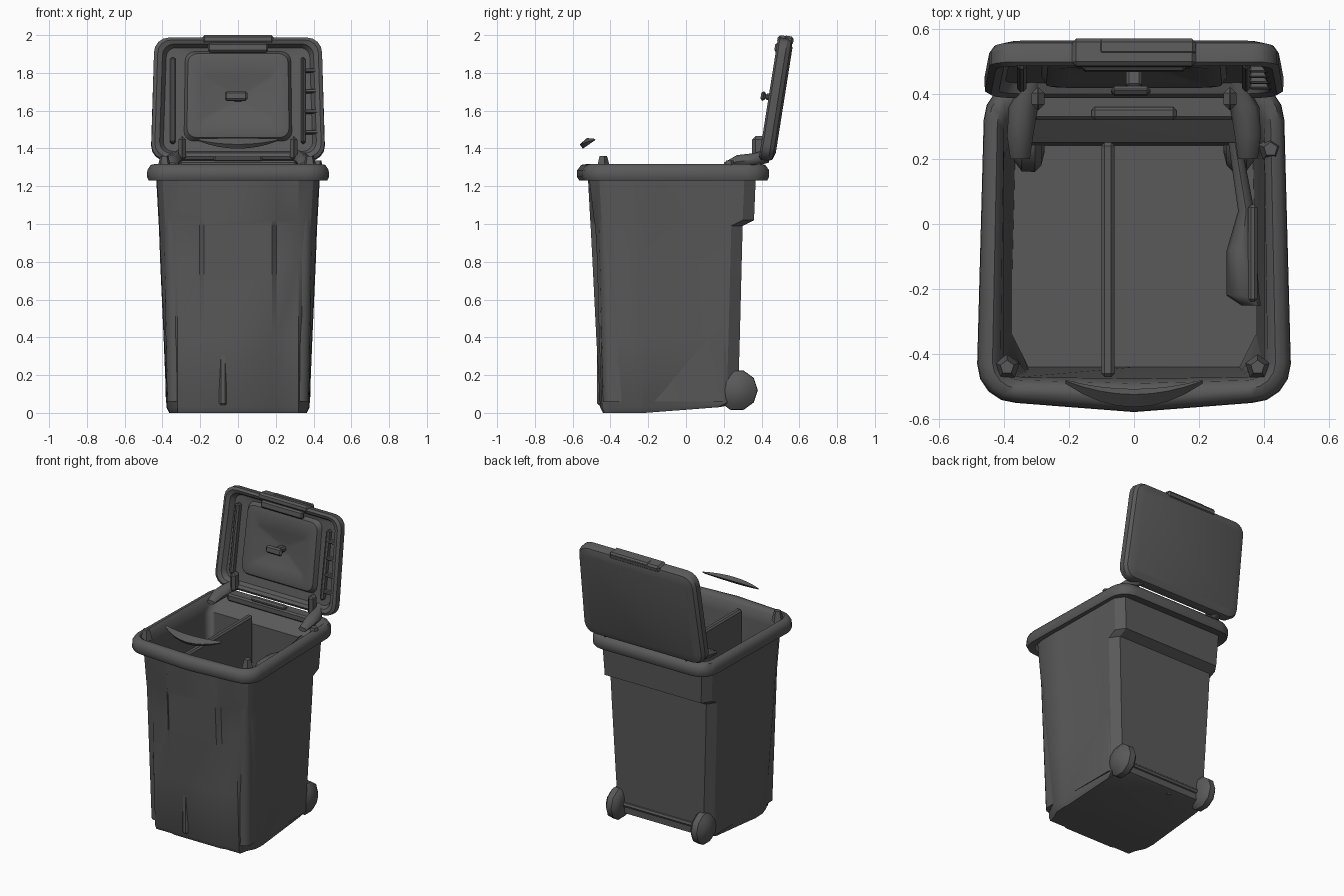
import bpy, bmesh, math
from mathutils import Matrix, Vector

if "Cube" in bpy.data.objects:
    bpy.data.objects.remove(bpy.data.objects["Cube"])

grey = bpy.data.materials.new("dark_grey_plastic")
grey.use_nodes = True
COLOUR = (0.1, 0.1, 0.1, 1)
grey.diffuse_color = COLOUR
grey.node_tree.nodes["Principled BSDF"].inputs["Base Color"].default_value = COLOUR


def finish(name, bm, matrix=None, angle=35):
    """Turn a bmesh into a smooth shaded object."""
    bmesh.ops.recalc_face_normals(bm, faces=bm.faces)
    mesh = bpy.data.meshes.new(name)
    bm.to_mesh(mesh)
    bm.free()
    if matrix:
        mesh.transform(matrix)
    mesh.materials.append(grey)
    ob = bpy.data.objects.new(name, mesh)
    bpy.context.collection.objects.link(ob)
    bpy.ops.object.select_all(action="DESELECT")
    bpy.context.view_layer.objects.active = ob
    ob.select_set(True)
    bpy.ops.object.shade_smooth_by_angle(angle=math.radians(angle))
    return ob


def loft(name, rings, start=True, end=True, matrix=None, angle=35):
    """Skin a list of equal-length rings, with optional end caps."""
    bm = bmesh.new()
    loops = [[bm.verts.new(p) for p in ring] for ring in rings]
    n = len(loops[0])
    for a, b in zip(loops, loops[1:]):
        for i in range(n):
            j = (i + 1) % n
            bm.faces.new((a[i], a[j], b[j], b[i]))
    if start:
        bm.faces.new(loops[0])
    if end:
        bm.faces.new(loops[-1])
    return finish(name, bm, matrix, angle)


def rounded(hx, y0, y1, r, z, bow=0.0, back=None):
    """Rounded rectangle; bow pushes the front edge out, back is the half width at y1."""
    back = hx if back is None else back
    pts = []
    for cx, cy, a0 in ((1, y1 - r, 0), (-1, y1 - r, 90), (-1, y0 + r, 180), (1, y0 + r, 270)):
        half = back if cy > (y0 + y1) / 2 else hx
        for k in range(5):
            a = math.radians(a0 + 22.5 * k)
            pts.append((cx * (half - r) + r * math.cos(a), cy + r * math.sin(a), z))
        if a0 == 180:
            pts.append((0, y0 - bow, z))
        if a0 == 0:
            pts.append((0, y1, z))
    return pts


def box(name, centre, size, matrix=None, bevel=0.01):
    bm = bmesh.new()
    bmesh.ops.create_cube(bm, size=1, matrix=Matrix.Translation(centre) @ Matrix.Diagonal((*size, 1)))
    if bevel:
        bmesh.ops.bevel(bm, geom=bm.edges[:], offset=bevel, segments=1, affect="EDGES")
    return finish(name, bm, matrix)


def body_ring(hx, front, back, z, groove, lift=0.0):
    """Body section: raised centre panel at the front, chamfered corners."""
    f = front
    half = [(0.18, f), (0.205, f + groove), (0.32, f + groove), (hx - 0.03, f + 0.06), (hx, f + 0.12),
            (hx + 0.004, -0.24), (hx, -0.22), (hx - 0.01, back - 0.06), (hx - 0.05, back)]
    pts = half + [(-x, y) for x, y in reversed(half)]
    return [(x, y, z + lift * max(0, y / back)) for x, y in pts]


# Tapered body with a stepped band at the top of the back
loft("bin_body", [
    body_ring(0.36, -0.44, 0.23, 0.0, 0.008, 0.04),
    body_ring(0.375, -0.455, 0.275, 0.03, 0.01, 0.03),
    body_ring(0.39, -0.475, 0.285, 0.4, 0.015),
    body_ring(0.408, -0.495, 0.295, 0.8, 0.025),
    body_ring(0.415, -0.505, 0.30, 0.99, 0.025),
    body_ring(0.417, -0.507, 0.36, 1.02, 0.02),
    body_ring(0.43, -0.52, 0.37, 1.26, 0.005)], end=False, angle=30)

# Rolled rim continuing into the inner liner and floor
loft("rim_and_liner", [
    rounded(0.42, -0.51, 0.36, 0.08, 1.24),
    rounded(0.472, -0.54, 0.43, 0.11, 1.23, 0.025, 0.455),
    rounded(0.482, -0.55, 0.44, 0.12, 1.25, 0.028, 0.462),
    rounded(0.480, -0.548, 0.44, 0.12, 1.285, 0.028, 0.46),
    rounded(0.462, -0.53, 0.42, 0.10, 1.313, 0.025, 0.445),
    rounded(0.435, -0.505, 0.39, 0.08, 1.318, 0.015, 0.42),
    rounded(0.410, -0.48, 0.355, 0.06, 1.295, 0.01, 0.40),
    rounded(0.400, -0.47, 0.25, 0.05, 1.22, 0.005),
    rounded(0.375, -0.44, 0.24, 0.05, 0.06)], start=False, angle=50)

# Inner divider wall
box("divider_wall", (-0.08, -0.11, 0.66), (0.04, 0.72, 1.24))


def bar(name, stations, matrix=None):
    """Octagonal bar through (centre, half width, half height) stations along y."""
    rings = []
    for (x, y, z), w, h in stations:
        rings.append([(x + w * math.cos(k * math.pi / 4), y, z + h * math.sin(k * math.pi / 4))
                      for k in range(8)])
    return loft(name, rings, matrix=matrix, angle=50)


# Moulded grip along the inside of the left wall
bar("inner_grip", [((0.36, -0.25, 1.2), 0.03, 0.03), ((0.335, -0.22, 1.2), 0.05, 0.05),
                   ((0.33, -0.08, 1.2), 0.045, 0.05), ((0.345, 0.04, 1.2), 0.025, 0.03),
                   ((0.31, 0.25, 1.21), 0.02, 0.03)])
box("inner_grip_mount", (0.365, -0.09, 1.2), (0.03, 0.3, 0.1))

# Loose crescent strip above the front edge
strip = []
for k in range(9):
    t = k / 4 - 1
    arch = 1 - t * t
    w = 0.006 + 0.022 * arch
    y, z = -0.485 - 0.05 * arch, 1.445 - 0.018 * arch
    strip.append([(0.21 * t, y - w, z - 0.2 * w), (0.21 * t, y + w * 0.4, z + w),
                  (0.21 * t, y + w, z + 0.2 * w), (0.21 * t, y - w * 0.4, z - w)])
loft("front_strip", strip)

# Small pegs on the rim corners
for name, x, y in (("right_front_peg", -0.39, -0.44), ("left_front_peg", 0.38, -0.44),
                   ("left_back_peg", 0.42, 0.23)):
    bm = bmesh.new()
    bmesh.ops.create_cone(bm, cap_ends=True, segments=5, radius1=0.04, radius2=0.022, depth=0.07,
                          matrix=Matrix.Translation((x, y, 1.325 if y < 0 else 1.3)))
    finish(name, bm)

# Wheels with bulging hubs, joined by an axle
turn = Matrix.Rotation(math.pi / 2, 4, "Y")
for side, s in (("left", 1), ("right", -1)):
    rings = []
    for x, r in ((0.275, 0.05), (0.285, 0.09), (0.305, 0.11), (0.345, 0.108), (0.37, 0.075), (0.385, 0.03)):
        rings.append([(s * x, 0.27 + r * math.cos(k * math.pi / 5), 0.12 + r * math.sin(k * math.pi / 5))
                      for k in range(10)])
    loft(side + "_wheel", rings, angle=40)
bm = bmesh.new()
bmesh.ops.create_cone(bm, cap_ends=True, segments=8, radius1=0.02, radius2=0.02, depth=0.6,
                      matrix=Matrix.Translation((0, 0.27, 0.12)) @ turn)
finish("axle", bm)

# Open lid: modelled flat with its inner face up, then tipped upright
tip = Matrix.Translation((0, 0.46, 1.33)) @ Matrix.Rotation(math.radians(81), 4, "X")
loft("lid", [
    rounded(0.40, 0.05, 0.61, 0.04, -0.008, 0, 0.385),
    rounded(0.445, 0.01, 0.645, 0.07, 0.004, 0, 0.43),
    rounded(0.460, 0.00, 0.655, 0.08, 0.025, 0, 0.445),
    rounded(0.458, 0.00, 0.655, 0.08, 0.065, 0, 0.445),
    rounded(0.440, 0.015, 0.64, 0.07, 0.076, 0, 0.425),
    rounded(0.415, 0.035, 0.62, 0.06, 0.066, 0, 0.40),
    rounded(0.395, 0.05, 0.605, 0.05, 0.035, 0, 0.38),
    rounded(0.285, 0.105, 0.585, 0.05, 0.03, 0, 0.28),
    rounded(0.270, 0.12, 0.57, 0.05, 0.06, 0, 0.265),
    rounded(0.235, 0.15, 0.54, 0.04, 0.066, 0, 0.235),
    rounded(0.185, 0.215, 0.45, 0.02, 0.055, 0, 0.185),
    rounded(0.05, 0.30, 0.37, 0.01, 0.025)], matrix=tip, angle=30)
box("lid_knob_stem", (0, 0.335, 0.055), (0.05, 0.035, 0.08), tip)
box("lid_knob", (-0.01, 0.335, 0.105), (0.12, 0.05, 0.025), tip)
box("lid_inner_ledge", (0, 0.60, 0.07), (0.32, 0.05, 0.03), tip)
box("lid_left_rail", (0.345, 0.32, 0.045), (0.025, 0.46, 0.05), tip)
box("lid_right_rail", (-0.345, 0.32, 0.045), (0.03, 0.46, 0.05), tip)
for k in range(4):
    box("lid_rib_%d" % (k + 1), (0.395, 0.15 + 0.11 * k, 0.05), (0.08, 0.02, 0.04), tip, 0.005)

# Front handle along the free edge of the lid
box("lid_handle", (-0.0, 0.645, 0.035), (0.38, 0.045, 0.085), tip, 0.012)
box("lid_handle_lip", (0.04, 0.655, 0.02), (0.3, 0.03, 0.05), tip)

# Hinges: rear shelf, pin and bracket arms
box("hinge_shelf", (0, 0.36, 1.31), (0.62, 0.08, 0.05))
box("hinge_centre_pad", (0, 0.34, 1.345), (0.26, 0.04, 0.03))
bm = bmesh.new()
bmesh.ops.create_cone(bm, cap_ends=True, segments=8, radius1=0.02, radius2=0.02, depth=0.66,
                      matrix=Matrix.Translation((0, 0.42, 1.36)) @ turn)
finish("hinge_pin", bm)
for side, s in (("left", 1), ("right", -1)):
    bar(side + "_hinge_foot", [((s * 0.35, 0.20, 1.31), 0.03, 0.015), ((s * 0.35, 0.27, 1.33), 0.04, 0.035),
                               ((s * 0.34, 0.36, 1.34), 0.045, 0.035), ((s * 0.31, 0.44, 1.36), 0.03, 0.035)])
    box(side + "_hinge_arm", (s * 0.295, 0.385, 1.40), (0.04, 0.07, 0.13), None, 0.018)
